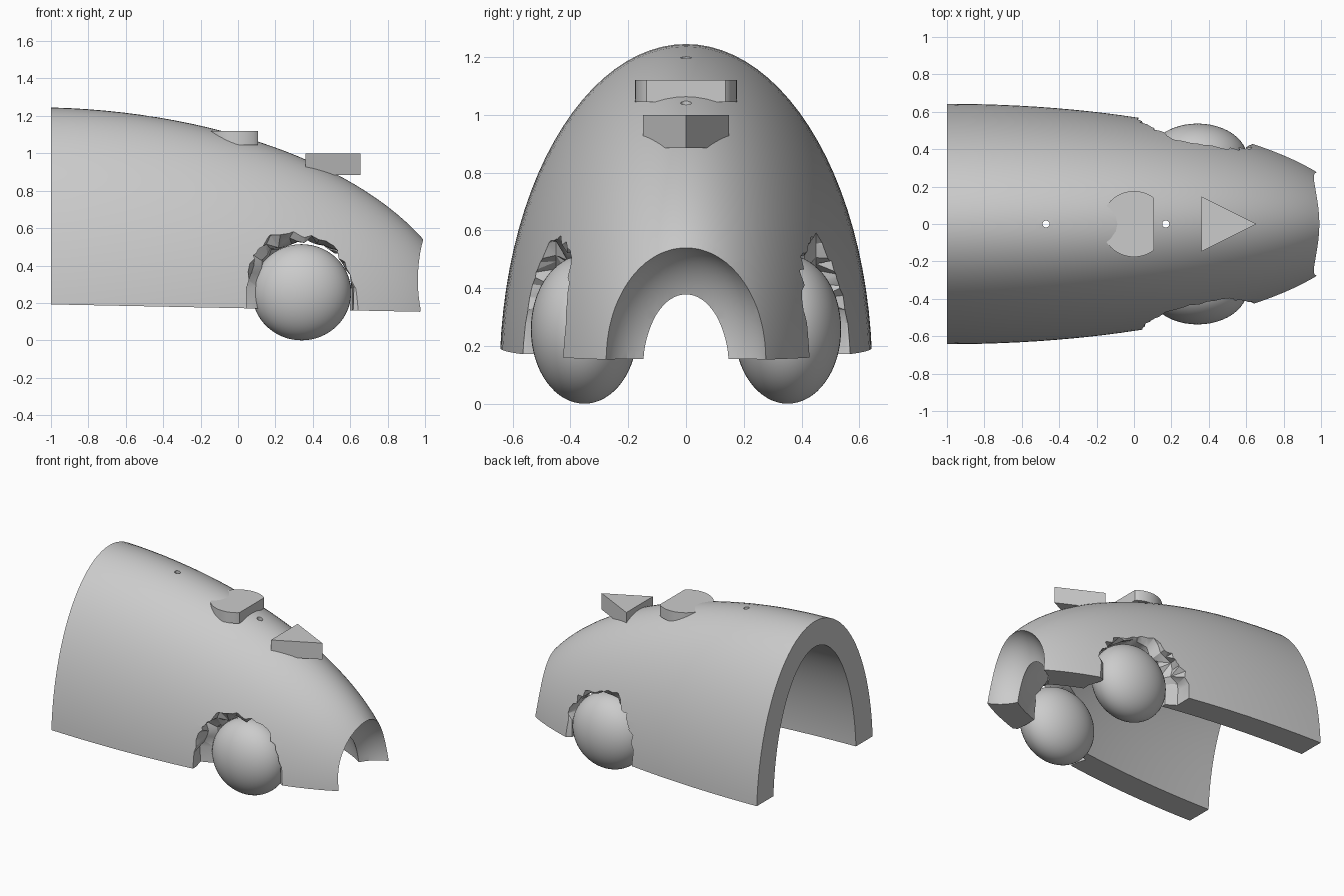
import bpy, bmesh, math, random
from mathutils import Matrix

random.seed(4)
default_cube = bpy.data.objects.get("Cube")
if default_cube:
    bpy.data.objects.remove(default_cube, do_unlink=True)

grey = bpy.data.materials.new("plain grey")
grey.use_nodes = True
GREY = (0.6, 0.6, 0.6, 1)
grey.diffuse_color = GREY
grey.node_tree.nodes["Principled BSDF"].inputs["Base Color"].default_value = GREY


def to_object(name, bm):
    bmesh.ops.recalc_face_normals(bm, faces=bm.faces)
    mesh = bpy.data.meshes.new(name)
    bm.to_mesh(mesh)
    bm.free()
    mesh.materials.append(grey)
    obj = bpy.data.objects.new(name, mesh)
    bpy.context.collection.objects.link(obj)
    return obj


def ellipsoid(name, centre, radii):
    bm = bmesh.new()
    bmesh.ops.create_uvsphere(bm, u_segments=48, v_segments=32, radius=1)
    bm.transform(Matrix.Translation(centre) @ Matrix.Diagonal((*radii, 1)))
    return to_object(name, bm)


def box(name, centre, size, tilt=0):
    bm = bmesh.new()
    bmesh.ops.create_cube(bm, size=1)
    bm.transform(Matrix.Translation(centre) @ Matrix.Rotation(tilt, 4, "Y")
                 @ Matrix.Diagonal((*size, 1)))
    return to_object(name, bm)


def prism(name, outline, bottom, top):
    bm = bmesh.new()
    base = bm.faces.new([bm.verts.new((x, y, bottom)) for x, y in outline])
    extruded = bmesh.ops.extrude_face_region(bm, geom=[base])["geom"]
    lifted = [v for v in extruded if isinstance(v, bmesh.types.BMVert)]
    bmesh.ops.translate(bm, vec=(0, 0, top - bottom), verts=lifted)
    return to_object(name, bm)


def circle(x, radius, count):
    turns = [2 * math.pi * i / count for i in range(count)]
    return [(x + radius * math.cos(t), radius * math.sin(t)) for t in turns]


def bridge(bm, row_a, row_b):
    count = len(row_a)
    for i in range(count):
        j = (i + 1) % count
        bm.faces.new((row_a[i], row_a[j], row_b[j], row_b[i]))


def half_dome(bm, radii, rings=36, segments=96):
    """Half ellipsoid open at its back rim, drooping slightly to the nose."""
    def point(t, a):
        x = radii[0] * math.sin(t)
        return (x - 1, radii[1] * math.cos(t) * math.cos(a),
                0.1 - 0.024 * x + radii[2] * math.cos(t) * math.sin(a))
    rows = [[bm.verts.new(point(math.pi / 2 * r / rings, 2 * math.pi * s / segments))
             for s in range(segments)] for r in range(rings)]
    for a, b in zip(rows, rows[1:]):
        bridge(bm, a, b)
    tip = bm.verts.new(point(math.pi / 2, 0))
    for i in range(segments):
        bm.faces.new((rows[-1][i], rows[-1][(i + 1) % segments], tip))
    return rows[0]


def hollow_dome(name):
    bm = bmesh.new()
    outer_rim = half_dome(bm, (2.2, 0.645, 1.145))
    inner_rim = half_dome(bm, (1.95, 0.46, 0.965))
    bridge(bm, outer_rim, inner_rim)
    return to_object(name, bm)


def jagged_arch():
    """Rough tunnel across the body: wide outside, close to the wheels inside."""
    bm = bmesh.new()
    rows = []
    steps = 22
    half = (0, 0.3, 0.41, 0.45, 0.55, 0.75)
    for y in [-h for h in half[:0:-1]] + list(half):
        low, high, reach = (0.29, 0.35, 0.315) if abs(y) > 0.43 else (0.24, 0.28, 0.25)
        row = [bm.verts.new((0.355 + reach, y, -0.2))]
        for i in range(steps + 1):
            t = math.pi * i / steps
            r = random.uniform(low, high)
            row.append(bm.verts.new((0.355 + r * math.cos(t), y,
                                     0.28 + r * math.sin(t))))
        row.append(bm.verts.new((0.355 - reach, y, -0.2)))
        rows.append(row)
    for a, b in zip(rows, rows[1:]):
        bridge(bm, a, b)
    bm.faces.new(rows[0])
    bm.faces.new(rows[-1])
    return to_object("arch_cutter", bm)


def triangulate(mesh):
    bm = bmesh.new()
    bm.from_mesh(mesh)
    bmesh.ops.triangulate(bm, faces=bm.faces)
    bm.to_mesh(mesh)
    bm.free()


def subtract(target, cutter):
    """Cut with the first solver that changes the mesh."""
    cutter.hide_render = True
    triangulate(cutter.data)
    triangulate(target.data)
    mod = target.modifiers.new("cut", "BOOLEAN")
    mod.operation = "DIFFERENCE"
    mod.object = cutter
    before = len(target.data.vertices)
    for solver in ("MANIFOLD", "EXACT", "FLOAT"):
        mod.solver = solver
        graph = bpy.context.evaluated_depsgraph_get()
        graph.update()
        result = bpy.data.meshes.new_from_object(target.evaluated_get(graph))
        if len(result.vertices) not in (0, before):
            break
    target.modifiers.remove(mod)
    target.data = result
    bpy.data.objects.remove(cutter, do_unlink=True)


def smooth(obj):
    bpy.ops.object.select_all(action="DESELECT")
    obj.select_set(True)
    bpy.context.view_layer.objects.active = obj
    bpy.ops.object.shade_smooth_by_angle(angle=math.radians(30))


# Hollow domed shell, trimmed at the underside and nose
shell = hollow_dome("body_shell")
subtract(shell, box("underside_cutter", (0, 0, -0.828), (4, 3, 2), 0.02))
subtract(shell, box("nose_cutter", (1.978, 0, 0.2), (2, 3, 3), 0.05))

# Scooped opening in the nose
subtract(shell, ellipsoid("scoop_cutter", (1.05, 0, 0.19), (0.25, 0.29, 0.36)))

# Ragged wheel arches
subtract(shell, jagged_arch())

# Two small holes along the top
for x in (-0.47, 0.17):
    subtract(shell, prism("hole_cutter", circle(x, 0.019, 12), 0.6, 1.5))
smooth(shell)

# Ball wheels
for side, name in ((1, "left_wheel"), (-1, "right_wheel")):
    smooth(ellipsoid(name, (0.34, side * 0.352, 0.257), (0.265, 0.185, 0.257)))

# Round button with a straight front edge
button = [(min(x, 0.107), y) for x, y in circle(0, 0.176, 64)]
smooth(prism("round_button", button, 1.045, 1.12))

# Arrow button pointing at the nose
prism("arrow_button", [(0.36, -0.148), (0.655, 0), (0.36, 0.148)], 0.885, 1.0)
